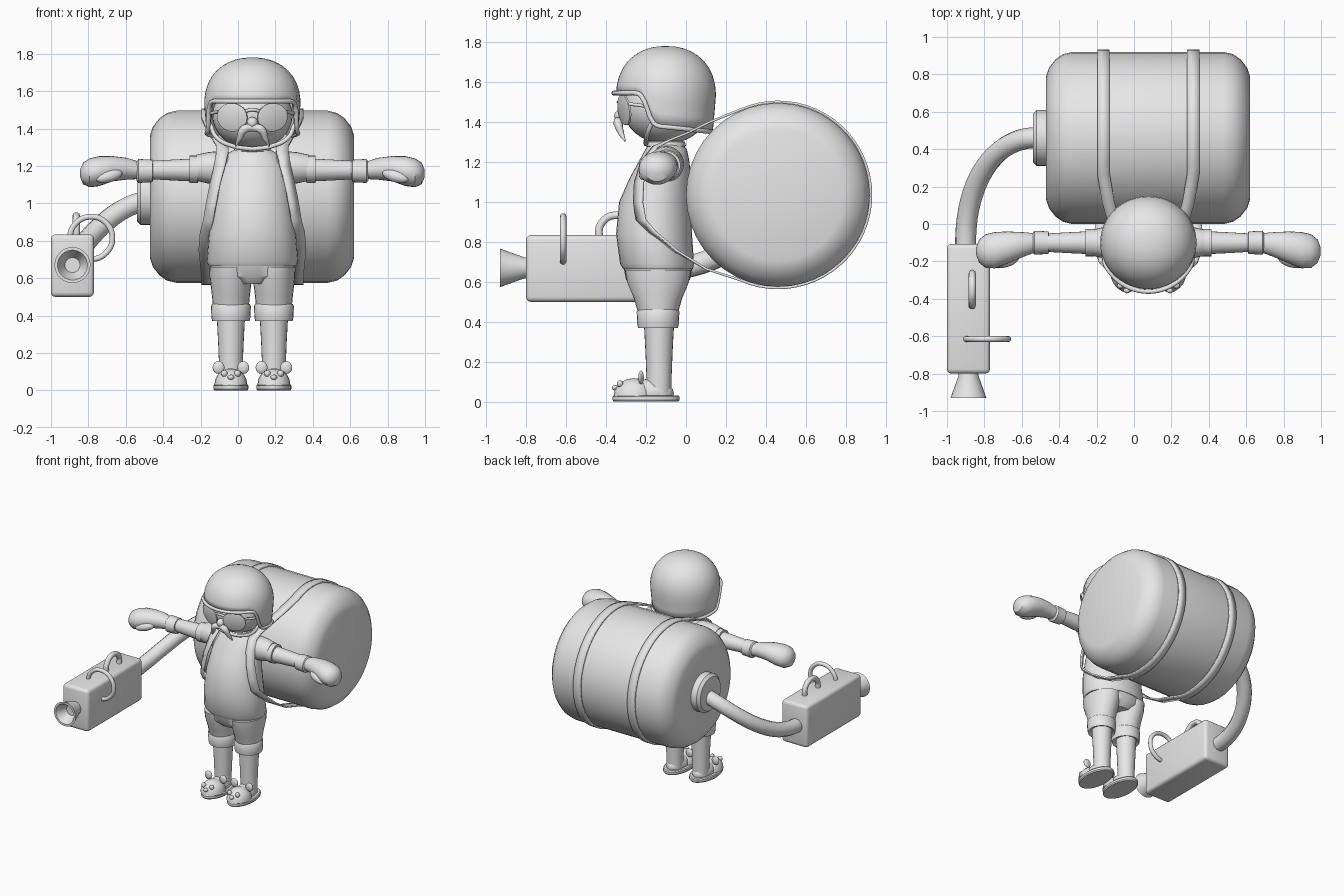
import bpy, bmesh
from math import sin, cos, pi, radians
from mathutils import Vector, Matrix

if "Cube" in bpy.data.objects:
    bpy.data.objects.remove(bpy.data.objects["Cube"])

grey = bpy.data.materials.new("light_grey")
grey.use_nodes = True
grey.diffuse_color = (0.8, 0.8, 0.8, 1)
grey.node_tree.nodes["Principled BSDF"].inputs["Base Color"].default_value = (0.8, 0.8, 0.8, 1)

C = 0.077                      # centre line of the figure
TY, TZ = 0.46, 1.035           # axis of the tank
SIDES = ((1, "left_"), (-1, "right_"))
meshes = []


def add_mesh(name, bm):
    bmesh.ops.recalc_face_normals(bm, faces=bm.faces)
    me = bpy.data.meshes.new(name)
    bm.to_mesh(me)
    bm.free()
    me.materials.append(grey)
    ob = bpy.data.objects.new(name, me)
    bpy.context.collection.objects.link(ob)
    meshes.append(ob)
    return ob


def loft(name, rings, axis="z", n=24):
    """Skin ellipses (position, centre u, centre v, radius u, radius v) along an axis."""
    order = {"z": lambda p, u, v: (u, v, p), "x": lambda p, u, v: (p, u, v),
             "y": lambda p, u, v: (u, p, v)}[axis]
    bm = bmesh.new()
    loops = [[bm.verts.new(order(p, cu + ru * cos(2 * pi * i / n), cv + rv * sin(2 * pi * i / n)))
              for i in range(n)] for p, cu, cv, ru, rv in rings]
    for a, b in zip(loops, loops[1:]):
        for i in range(n):
            bm.faces.new((a[i], a[i - 1], b[i - 1], b[i]))
    bm.faces.new(loops[0])
    bm.faces.new(loops[-1])
    return add_mesh(name, bm)


def spin(name, profile, axis, cu, cv, n=32):
    return loft(name, [(p, cu, cv, r, r) for p, r in profile], axis, n)


def ball(name, loc, size, floor=None, n=20):
    bm = bmesh.new()
    bmesh.ops.create_uvsphere(bm, u_segments=n, v_segments=n // 2, radius=1,
                              matrix=Matrix.LocRotScale(Vector(loc), None, Vector(size)))
    if floor is not None:
        for v in bm.verts:
            v.co.z = max(v.co.z, floor)
    return add_mesh(name, bm)


def tube(name, points, radius, taper=None, closed=False):
    cu = bpy.data.curves.new(name, "CURVE")
    cu.dimensions = "3D"
    cu.bevel_depth = radius
    cu.bevel_resolution = 3
    cu.resolution_u = 8
    cu.use_fill_caps = True
    sp = cu.splines.new("BEZIER")
    sp.bezier_points.add(len(points) - 1)
    for i, (bp, co) in enumerate(zip(sp.bezier_points, points)):
        bp.co = co
        bp.handle_left_type = bp.handle_right_type = "AUTO"
        bp.radius = taper[i] if taper else 1
    sp.use_cyclic_u = closed
    cu.materials.append(grey)
    ob = bpy.data.objects.new(name, cu)
    bpy.context.collection.objects.link(ob)
    return ob


# Tank with rounded ends, and the hose plate
half = [(0, 0.01), (0, 0.33), (0.015, 0.375), (0.05, 0.42), (0.09, 0.448), (0.14, 0.46)]
spin("tank", [(-0.47 + d, r) for d, r in half] + [(0.62 - d, r) for d, r in half[::-1]], "x", TY, TZ, 40)
spin("hose_plate", [(-0.45, 0.15), (-0.52, 0.15), (-0.54, 0.13)], "x", TY, TZ)
hose = tube("hose", [(-0.5, 0.46, 1.01), (-0.9, -0.13, 0.66)], 0.056)
ends = hose.data.splines[0].bezier_points
for p in ends:
    p.handle_left_type = p.handle_right_type = "FREE"
ends[0].handle_right = (-0.73, 0.48, 0.97)
ends[1].handle_left = (-0.91, 0.24, 0.66)
hose.data.resolution_u = 20

# Sprayer box with nozzle and handles
bm = bmesh.new()
bmesh.ops.create_cube(bm, size=1, matrix=Matrix.LocRotScale(
    Vector((-0.885, -0.453, 0.667)), None, Vector((0.23, 0.694, 0.335))))
bmesh.ops.bevel(bm, geom=bm.edges[:], offset=0.025, segments=3, profile=0.5, affect="EDGES")
add_mesh("sprayer_box", bm)
spin("nozzle", [(-0.78, 0.05), (-0.81, 0.053), (-0.93, 0.096), (-0.93, 0.08), (-0.86, 0.045), (-0.85, 0.04)],
     "y", -0.885, 0.67)
tube("top_handle", [(-0.865, y, z) for y, z in
     ((-0.27, 0.8), (-0.275, 0.89), (-0.35, 0.933), (-0.425, 0.89), (-0.435, 0.8))], 0.02)
tube("side_handle", [(-0.785 + 0.113 * cos(a * pi / 4), -0.615, 0.815 + 0.113 * sin(a * pi / 4))
     for a in range(8)], 0.016, closed=True)

# Shirt, neck and trousers
loft("shirt", [(0.665, C, -0.14, 0.235, 0.175), (0.69, C, -0.145, 0.245, 0.185), (0.84, C, -0.16, 0.232, 0.19),
               (1.0, C, -0.155, 0.212, 0.18), (1.12, C, -0.13, 0.195, 0.152), (1.2, C, -0.11, 0.18, 0.128),
               (1.26, C, -0.1, 0.145, 0.105), (1.29, C, -0.1, 0.09, 0.085)], n=32)
spin("neck", [(1.25, 0.075), (1.36, 0.075)], "z", C, -0.1)
spin("collar", [(1.27, 0.09), (1.28, 0.1), (1.3, 0.095), (1.305, 0.08)], "z", C, -0.1)
loft("trouser_seat", [(0.57, C, -0.14, 0.12, 0.12), (0.61, C, -0.14, 0.21, 0.16), (0.7, C, -0.14, 0.236, 0.178)], n=32)

for s, side in SIDES:
    def at(off):
        return C + s * off

    # Legs
    lx = at(0.115)
    loft(side + "trouser_leg", [(0.44, lx, -0.14, 0.095, 0.098), (0.52, lx, -0.14, 0.103, 0.122),
                                (0.6, lx, -0.14, 0.113, 0.155), (0.66, lx, -0.14, 0.115, 0.165)])
    spin(side + "trouser_cuff", [(0.38, 0.085), (0.37, 0.1), (0.39, 0.104), (0.45, 0.107), (0.462, 0.1), (0.462, 0.09)],
         "z", lx, -0.14, 24)
    spin(side + "shin", [(0.03, 0.062), (0.1, 0.062), (0.25, 0.068), (0.42, 0.077)], "z", lx, -0.135, 24)

    # Animal slippers
    loft(side + "sole", [(0, lx, -0.2, 0.088, 0.16), (0.008, lx, -0.2, 0.094, 0.167),
                         (0.025, lx, -0.2, 0.094, 0.167), (0.032, lx, -0.2, 0.088, 0.16)], n=28)
    ball(side + "slipper", (lx, -0.26, 0.03), (0.088, 0.102, 0.088), 0.025)
    ball(side + "foot", (lx, -0.18, 0.04), (0.07, 0.12, 0.075), 0.025)
    ball(side + "slipper_nose", (lx, -0.355, 0.07), (0.018, 0.016, 0.014), n=12)
    for e, part in SIDES:
        ball(side + "slipper_" + part + "ear", (lx + e * 0.066, -0.225, 0.122), (0.032, 0.014, 0.034), n=16)
        ball(side + "slipper_" + part + "eye", (lx + e * 0.035, -0.33, 0.09), (0.018, 0.016, 0.018), n=12)

    # Arms
    spin(side + "sleeve", [(at(0.08), 0.075), (at(0.17), 0.09), (at(0.24), 0.083), (at(0.3), 0.07)], "x", -0.1, 1.19, 24)
    spin(side + "sleeve_cuff", [(at(0.29), 0.06), (at(0.29), 0.073), (at(0.337), 0.073), (at(0.337), 0.06)],
         "x", -0.1, 1.182, 24)
    spin(side + "forearm", [(at(0.3), 0.062), (at(0.42), 0.056), (at(0.56), 0.048)], "x", -0.1, 1.178, 24)
    spin(side + "wristband", [(at(0.53), 0.045), (at(0.535), 0.06), (at(0.61), 0.064), (at(0.62), 0.05)],
         "x", -0.1, 1.173, 24)
    loft(side + "hand", [(at(0.6), -0.1, 1.175, 0.05, 0.045), (at(0.67), -0.11, 1.185, 0.066, 0.058),
                         (at(0.75), -0.125, 1.185, 0.085, 0.068), (at(0.82), -0.14, 1.172, 0.097, 0.08),
                         (at(0.87), -0.145, 1.163, 0.09, 0.077), (at(0.905), -0.145, 1.16, 0.062, 0.058),
                         (at(0.921), -0.145, 1.16, 0.02, 0.02)], "x")
    thumb = ball(side + "thumb", (0, 0, 0), (0.075, 0.032, 0.032))
    thumb.location = (at(0.765), -0.2, 1.145)
    thumb.rotation_euler = (0, s * radians(15), -s * radians(15))

    # Sunglasses lens and arm, half of the moustache, chin strap
    lens = loft(side + "lens", [(-0.006, 0, 0, 0.078, 0.07), (-0.003, 0, 0, 0.085, 0.077),
                                (0.006, 0, 0, 0.085, 0.077)], "y")
    lens.location = (at(0.108), -0.31, 1.46)
    lens.rotation_euler = (radians(8), 0, s * radians(20))
    tube(side + "glasses_arm", [(at(0.18), -0.285, 1.49), (at(0.222), -0.2, 1.48), (at(0.225), -0.1, 1.47)], 0.009)
    tube(side + "moustache", [(at(0), -0.335, 1.405), (at(0.045), -0.34, 1.395), (at(0.07), -0.325, 1.345),
                              (at(0.09), -0.305, 1.305)], 0.022, (0.9, 1.1, 0.7, 0.2))
    tube(side + "chin_strap", [(at(0.225), -0.16, 1.42), (at(0.19), -0.19, 1.35), (at(0.1), -0.2, 1.305),
                               (at(0), -0.2, 1.29)], 0.012)

    # Carrying strap: round the tank, under the arm, up the chest, over the shoulder
    path = [(0.24, TY + 0.466 * cos(radians(a)), TZ + 0.466 * sin(radians(a)), 0) for a in range(114, -115, -6)]
    path += [(0.245, 0.1, 0.665, 0), (0.255, -0.05, 0.755, 0.2), (0.25, -0.17, 0.85, 0.5), (0.235, -0.225, 0.91, 0.7),
             (0.22, -0.24, 1.0, 0.7), (0.2, -0.235, 1.1, 0.7), (0.175, -0.205, 1.2, 0.6), (0.16, -0.155, 1.275, 0.3),
             (0.162, -0.08, 1.31, 0), (0.18, 0, 1.342, 0), (0.215, 0.12, 1.4, 0)]
    bm = bmesh.new()
    rows = []
    for off, y, z, yaw in path:
        w = 0.033
        rows.append([bm.verts.new((at(off + k * w * cos(yaw)), y + k * w * sin(yaw), z)) for k in (-1, 1)])
    for a, b in zip(rows, rows[1:] + rows[:1]):
        bm.faces.new((a[0], a[1], b[1], b[0]))
    strap = add_mesh(side + "carry_strap", bm)
    mod = strap.modifiers.new("thickness", "SOLIDIFY")
    mod.thickness, mod.offset = 0.012, 0

# Head, nose and glasses bridge
ball("head", (C, -0.1, 1.47), (0.215, 0.215, 0.18), n=32)
ball("nose", (C, -0.325, 1.43), (0.03, 0.035, 0.032))
tube("glasses_bridge", [(C - 0.045, -0.325, 1.49), (C, -0.338, 1.5), (C + 0.045, -0.325, 1.49)], 0.009)


# Helmet: dome whose lower edge is high over the face and low over ears and nape
def rim_height(front):
    t = min(max((front - 0.2) / 0.36, 0), 1)
    low = 1.375 + 0.025 * min(front, 0.4)
    return low + (1.545 - low) * t * t * (3 - 2 * t)


def helmet_point(ang, z, grow=0):
    h = max((z - 1.53) / 0.25, 0)
    r = (1 - min(h, 1) ** 2.2) ** (1 / 2.2) - 0.35 * max(1.53 - z, 0)
    return (C + (0.258 * r + grow) * cos(ang), -0.1 + (0.25 * r + grow) * sin(ang), z)


N, ROWS = 48, 12
bm = bmesh.new()
top = bm.verts.new((C, -0.1, 1.78))
columns = []
for i in range(N):
    ang = 2 * pi * i / N
    rim = rim_height(-sin(ang))
    columns.append([bm.verts.new(helmet_point(ang, 1.78 - (1.78 - rim) * (k / ROWS) ** 2))
                    for k in range(1, ROWS + 1)])
for i in range(N):
    a, b = columns[i - 1], columns[i]
    bm.faces.new((top, a[0], b[0]))
    for k in range(ROWS - 1):
        bm.faces.new((a[k], a[k + 1], b[k + 1], b[k]))
helmet = add_mesh("helmet", bm)
helmet.modifiers.new("thickness", "SOLIDIFY").thickness = 0.015
edge = []
for i in range(N):
    ang = 2 * pi * i / N
    front = max(-sin(ang), 0)
    edge.append(helmet_point(ang, rim_height(-sin(ang)), 0.012 * front ** 2))
tube("helmet_rim", edge, 0.012, closed=True).data.resolution_u = 2

# Smooth shading that keeps sharp edges
bpy.ops.object.select_all(action="DESELECT")
for ob in meshes:
    ob.select_set(True)
bpy.context.view_layer.objects.active = meshes[0]
bpy.ops.object.shade_smooth_by_angle(angle=radians(35))
